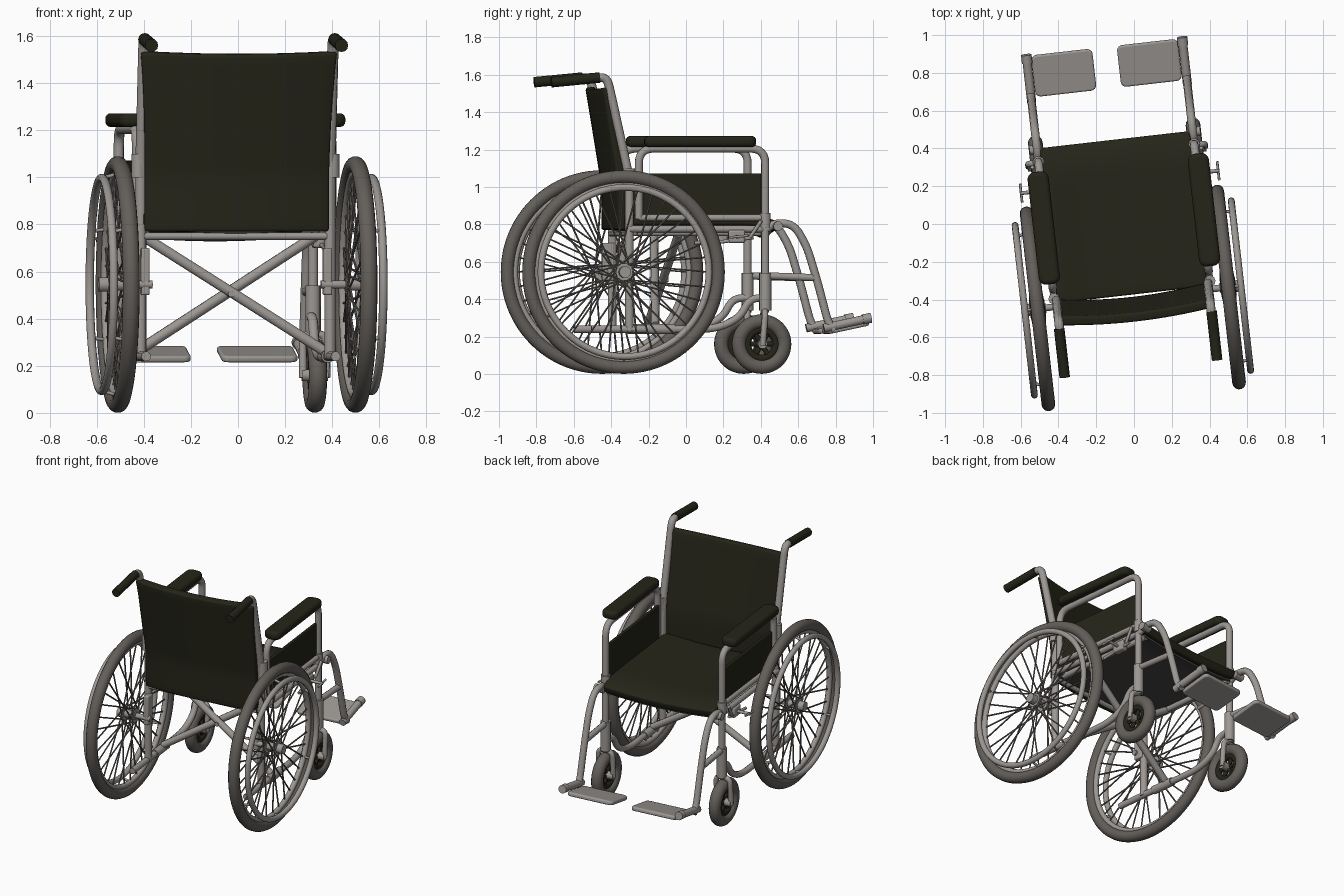
import bpy, bmesh, math
from mathutils import Vector, Matrix

if "Cube" in bpy.data.objects:
    bpy.data.objects.remove(bpy.data.objects["Cube"])

# ---- materials
def material(name, r, g, b):
    m = bpy.data.materials.new(name)
    m.diffuse_color = (r, g, b, 1)
    m.use_nodes = True
    m.node_tree.nodes["Principled BSDF"].inputs["Base Color"].default_value = m.diffuse_color
    return m

FRAME = material("warm grey metal", .335, .312, .293)
TYRE = material("grey rubber", .125, .113, .102)
DARK = material("dark olive fabric", .018, .018, .0095)
SPOKE = material("dull spoke metal", .165, .15, .138)
UNDER = material("dark grey underside", .065, .06, .058)

# ---- helpers
def add(name, me, mat):
    ob = bpy.data.objects.new(name, me)
    bpy.context.scene.collection.objects.link(ob)
    me.materials.clear()
    me.materials.append(mat)
    return ob

def rounded(pts, f):
    """Replace the corners of a path by small arcs."""
    pts = [Vector(p) for p in pts]
    out = [pts[0]]
    for a, b, c in zip(pts, pts[1:], pts[2:]):
        p = b + (a - b).normalized() * min(f, (a - b).length * .48)
        q = b + (c - b).normalized() * min(f, (c - b).length * .48)
        for i in range(7):
            t = i / 6
            out.append(p * (1 - t) ** 2 + b * 2 * t * (1 - t) + q * t * t)
    return out + [pts[-1]]

def tubes(name, paths, r, mat, fillet=.06, cyclic=False, res=3):
    """Round tubes along one or more paths, made into one mesh."""
    cu = bpy.data.curves.new(name, 'CURVE')
    cu.dimensions = '3D'
    cu.fill_mode = 'FULL'
    cu.bevel_depth = r
    cu.bevel_resolution = res
    cu.use_fill_caps = True
    for path in paths:
        pts = path if cyclic else rounded(path, fillet)
        sp = cu.splines.new('POLY')
        sp.points.add(len(pts) - 1)
        for p, co in zip(sp.points, pts):
            p.co = (*co, 1)
        sp.use_cyclic_u = cyclic
    tmp = bpy.data.objects.new(name + "_path", cu)
    bpy.context.scene.collection.objects.link(tmp)
    dg = bpy.context.evaluated_depsgraph_get()
    me = bpy.data.meshes.new_from_object(tmp.evaluated_get(dg))
    bpy.data.objects.remove(tmp)
    return add(name, me, mat)

def on_wheel(x, y, z, r, a):
    return Vector((x, y + r * math.cos(a), z + r * math.sin(a)))

def ring(name, x, y, z, R, r, mat, n=72, res=4):
    pts = [on_wheel(x, y, z, R, 2 * math.pi * i / n) for i in range(n)]
    return tubes(name, [pts], r, mat, cyclic=True, res=res)

def box(name, c, size, mat, bevel=.01, tilt=0, corner=0):
    """Rounded box; corner also rounds its outline seen from above."""
    bm = bmesh.new()
    bmesh.ops.create_cube(bm, size=1, matrix=Matrix.Diagonal((*size, 1)))
    if corner:
        upright = [e for e in bm.edges if abs(e.verts[0].co.z - e.verts[1].co.z) > size[2] * .5]
        bmesh.ops.bevel(bm, geom=upright, offset=corner, segments=6, profile=.5, affect='EDGES')
    bm.transform(Matrix.Translation(c) @ Matrix.Rotation(tilt, 4, 'X'))
    me = bpy.data.meshes.new(name)
    bm.to_mesh(me)
    bm.free()
    ob = add(name, me, mat)
    mod = ob.modifiers.new("round", 'BEVEL')
    mod.width, mod.segments, mod.angle_limit = bevel, 4, math.radians(40)
    return ob

def sheet(name, f, thick, mat, n=16, bevel=.012):
    """Curved cushion from f(u, v), u in -1..1 and v in 0..1."""
    bm = bmesh.new()
    g = [[bm.verts.new(f(2 * i / n - 1, j / n)) for i in range(n + 1)] for j in range(n + 1)]
    for j in range(n):
        for i in range(n):
            bm.faces.new((g[j][i], g[j][i + 1], g[j + 1][i + 1], g[j + 1][i]))
    me = bpy.data.meshes.new(name)
    bm.to_mesh(me)
    bm.free()
    ob = add(name, me, mat)
    s = ob.modifiers.new("thickness", 'SOLIDIFY')
    s.thickness, s.offset = thick, 0
    b = ob.modifiers.new("round", 'BEVEL')
    b.width, b.segments, b.angle_limit = bevel, 3, math.radians(50)
    return ob

# ---- seat and backrest
def seat_z(u, v):
    return .825 - .022 * (1 - u * u) - .035 * max(0, (v - .8) / .2) ** 2

sheet("seat", lambda u, v: (u * .40, -.37 + .82 * v, seat_z(u, v)), .055, DARK)
sheet("seat_underside", lambda u, v: (u * .385, -.36 + .78 * v, seat_z(u, v) - .034), .014, UNDER, bevel=.003)

def back(u, v):
    z = .77 + .765 * v - .012 * (1 - u * u) * v
    y = -.357 - .08 * max(0, (z - 1.0) / .5)
    return (u * (.392 + .026 * v ** 3), y - .02 - .03 * (1 - u * u), z)

sheet("backrest", back, .05, DARK)

# ---- cross brace and rear seat bar
for s in (-1, 1):
    tubes("cross_brace", [[(-s * .40, -.18 + s * .024, .26), (s * .37, -.10 + s * .024, .75)]], .023, FRAME)
tubes("brace_pivot", [[(0, -.19, .505), (0, -.09, .505)]], .014, FRAME)
tubes("rear_seat_bar", [[(-.39, -.35, .75), (.39, -.35, .75)]], .016, FRAME)

for s, side in ((-1, "left"), (1, "right")):
    X = s * .415
    P = lambda *yz, x=X: [(x, y, z) for y, z in yz]

    # ---- side frame
    tubes(side + "_back_post", [P((-.345, .23), (-.345, 1.05), (-.44, 1.48), (-.465, 1.587), (-.53, 1.583), x=s * .404)], .024, FRAME, .07)
    tubes(side + "_push_grip", [P((-.505, 1.585), (-.765, 1.56), x=s * .406)], .028, DARK, res=4)
    tubes(side + "_armrest_frame", [P((-.295, .83), (-.295, 1.205), (.385, 1.205), (.385, .33))], .022, FRAME, .08)
    tubes(side + "_side_rails", [P((-.295, .835), (.385, .835)), P((-.345, .775), (.40, .775)),
                                 P((-.3, .755), (.41, .755), x=s * .375)], .019, FRAME)
    tubes(side + "_lower_rail", [P((-.55, .24), (.12, .24), (.25, .30), (.30, .40), (.385, .41), x=s * .405)], .021, FRAME, .09)
    tubes(side + "_brace_collars", [P((-.26, .24), (-.10, .24), x=s * .405)], .028, FRAME)
    box(side + "_side_panel", (s * .405, .035, .955), (.018, .66, .235), DARK, .006)
    box(side + "_armrest_pad", (s * .427, .033, 1.243), (.112, .60, .058), DARK, .022, 0, .04)
    box(side + "_axle_bracket", (s * .39, -.37, .60), (.036, .065, .2), FRAME, .008)
    tubes(side + "_post_clamps", [P((-.345, 1.0), (-.345, 1.1)), P((.385, .78), (.385, .86))], .030, FRAME)

    # ---- parking brake
    tubes(side + "_brake", [[(s * .40, .23, .735), (s * .53, .23, .735)],
                            [(s * .43, .10, .70), (s * .43, .32, .73)],
                            [(s * .44, .30, .73), (s * .45, .36, .82)]], .010, FRAME)
    tubes(side + "_brake_shoe", [[(s * .525, .18, .73), (s * .525, .28, .74)]], .007, FRAME)
    box(side + "_brake_clamp", (s * .42, .23, .735), (.05, .09, .07), FRAME, .012)

    # ---- rear wheel
    wx, wy, wz = s * .508, -.388, .545
    ring(side + "_tyre", wx, wy, wz, .509, .036, TYRE, 96, 5)
    ring(side + "_wheel_rim", wx, wy, wz, .470, .018, FRAME, 96)
    ring(side + "_push_rim", s * .576, wy, wz, .452, .018, FRAME, 96)
    tubes(side + "_push_rim_brackets",
          [[on_wheel(wx, wy, wz, .47, a), on_wheel(s * .576, wy, wz, .452, a)]
           for a in [math.pi * (i + .5) / 3 for i in range(6)]], .008, FRAME)
    spokes = []
    for i in range(36):
        a = 2 * math.pi * i / 36
        dx = .036 if i % 2 else -.036
        swing = 1.25 if i % 4 < 2 else -1.25
        spokes.append([on_wheel(wx + dx, wy, wz, .042, a + swing), on_wheel(wx, wy, wz, .462, a)])
    tubes(side + "_spokes", spokes, .005, SPOKE, res=1)
    tubes(side + "_hub", [[(wx - .045, wy, wz), (wx + .045, wy, wz)]], .027, FRAME)
    tubes(side + "_hub_flanges", [[(wx + d - .005, wy, wz), (wx + d + .005, wy, wz)] for d in (-.036, .036)], .045, FRAME)
    tubes(side + "_axle", [[(s * .36, wy, wz), (s * .585, wy, wz)]], .018, FRAME)
    tubes(side + "_axle_cap", [[(s * .55, wy, wz), (s * .59, wy, wz)]], .032, FRAME)

    # ---- caster
    cx, cy, cz = s * .42, .365, .160
    ring(side + "_caster_tyre", cx, cy, cz, .121, .039, TYRE, 48, 5)
    ring(side + "_caster_rim", cx, cy, cz, .078, .022, DARK, 40)
    tubes(side + "_caster_spokes", [[(cx, cy, cz), on_wheel(cx, cy, cz, .08, math.pi * i / 3)] for i in range(6)], .014, DARK)
    tubes(side + "_caster_hub", [[(cx - .055, cy, cz), (cx + .055, cy, cz)]], .026, FRAME)
    tubes(side + "_caster_fork", [[(cx - .05, cy, cz - .01), (cx - .05, cy + .015, .335), (cx + .05, cy + .015, .335),
                                   (cx + .05, cy, cz - .01)]], .017, FRAME, .04)
    tubes(side + "_caster_housing", [P((.385, .34), (.385, .54))], .033, FRAME)

    # ---- footrest
    tubes(side + "_footrest_hanger", [P((.385, .77), (.44, .81), (.54, .80), (.61, .68), (.67, .48), (.725, .27), (.76, .235))], .022, FRAME, .06)
    tubes(side + "_footrest_strut", [P((.385, .525), (.655, .515))], .02, FRAME)
    tubes(side + "_footrest_bracket", [P((.70, .245), (.93, .295))], .024, FRAME)
    tubes(side + "_footrest_knob", [P((.91, .292), (.955, .30))], .028, FRAME)
    tubes(side + "_footrest_latch", [[(s * .39, .45, .79), (s * .455, .45, .79)]], .026, FRAME)
    box(side + "_footplate", (s * .228, .838, .25), (.325, .225, .028), FRAME, .01, math.radians(12), .03)

# ---- turn the whole chair slightly, then smooth it
place = Matrix.Translation((-.05, -.006, 0)) @ Matrix.Rotation(math.radians(6.5), 4, 'Z')
for ob in bpy.context.scene.objects:
    ob.data.transform(place)
    bm = bmesh.new()
    bm.from_mesh(ob.data)
    bmesh.ops.recalc_face_normals(bm, faces=bm.faces)
    bm.to_mesh(ob.data)
    bm.free()
    ob.select_set(True)
    bpy.context.view_layer.objects.active = ob
bpy.ops.object.shade_smooth_by_angle(angle=math.radians(40))
